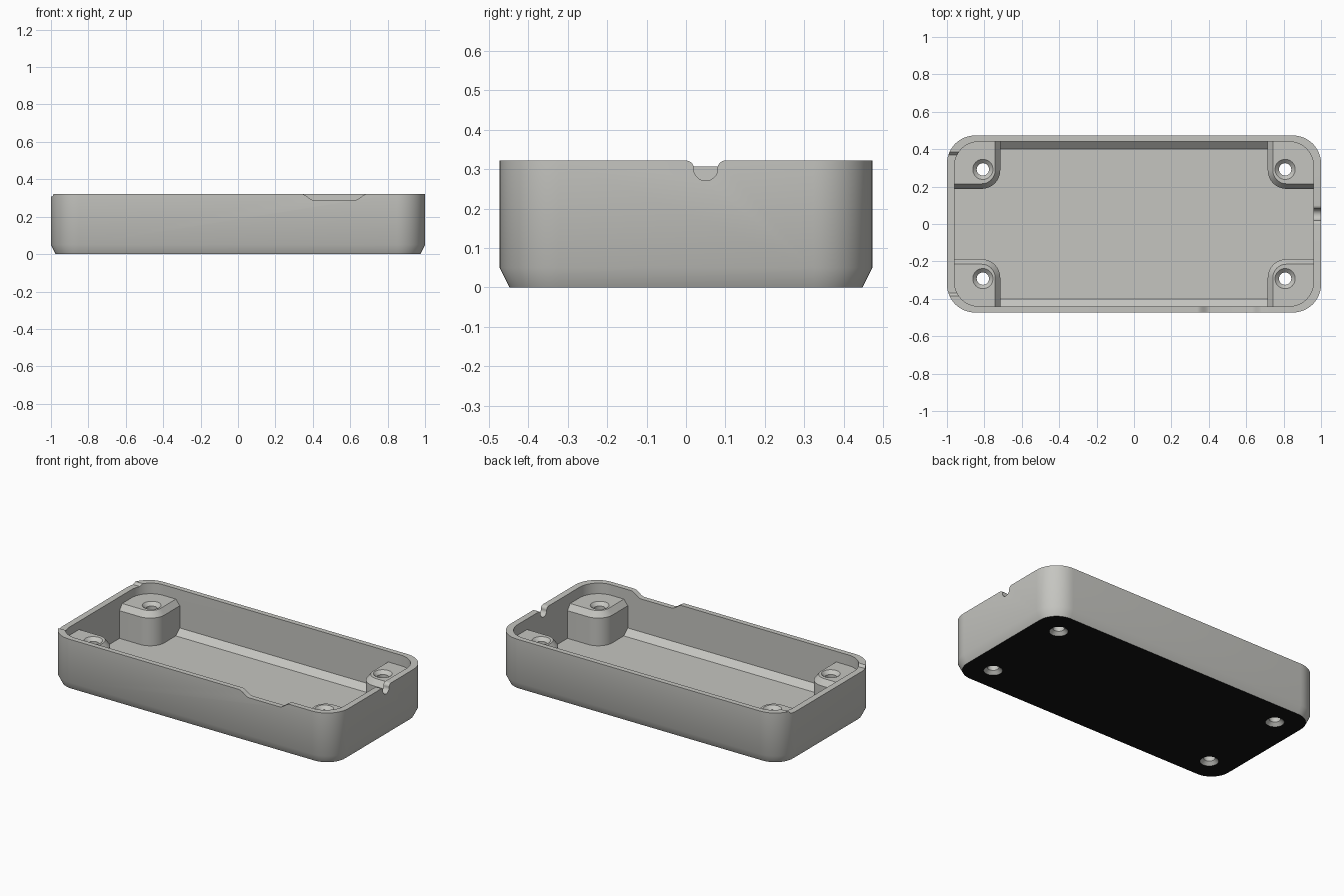
import bpy, bmesh, math

if "Cube" in bpy.data.objects:
    bpy.data.objects.remove(bpy.data.objects["Cube"])

H, FLOOR, LEDGE = 0.322, 0.045, 0.307


def material(name, rgb):
    m = bpy.data.materials.new(name)
    m.diffuse_color = (*rgb, 1)
    m.use_nodes = True
    m.node_tree.nodes["Principled BSDF"].inputs["Base Color"].default_value = m.diffuse_color
    return m


def rounded_rect(x0, x1, y0, y1, radii, n=12):
    """Counter-clockwise outline; one radius per corner, starting at (x1, y1)."""
    corners = [(x1, y1, -1, -1), (x0, y1, 1, -1), (x0, y0, 1, 1), (x1, y0, -1, 1)]
    pts = []
    for k, ((x, y, sx, sy), r) in enumerate(zip(corners, radii)):
        for i in range(n + 1 if r else 1):
            a = math.pi / 2 * (k + i / n)
            pts.append((x + sx * r + r * math.cos(a) if r else x,
                        y + sy * r + r * math.sin(a) if r else y))
    return pts


def loft(name, rings, mirror=(1, 1)):
    """Skin a closed solid through rings of 3D points."""
    bm = bmesh.new()
    loops = [[bm.verts.new((x * mirror[0], y * mirror[1], z)) for x, y, z in r] for r in rings]
    for a, b in zip(loops, loops[1:]):
        for i in range(len(a)):
            j = (i + 1) % len(a)
            bm.faces.new((a[i], a[j], b[j], b[i]))
    bm.faces.new(loops[0])
    bm.faces.new(loops[-1])
    bmesh.ops.recalc_face_normals(bm, faces=bm.faces)
    mesh = bpy.data.meshes.new(name)
    bm.to_mesh(mesh)
    bm.free()
    ob = bpy.data.objects.new(name, mesh)
    bpy.context.collection.objects.link(ob)
    return ob


def level(pts, z):
    return [(x, y, z) for x, y in pts]


def combine(target, tool, operation):
    """Apply a boolean and discard the tool."""
    mod = target.modifiers.new("bool", 'BOOLEAN')
    mod.operation, mod.solver, mod.object = operation, 'EXACT', tool
    bpy.context.view_layer.objects.active = target
    bpy.ops.object.modifier_apply(modifier=mod.name)
    bpy.data.objects.remove(tool)


# Tray shell: chamfered foot, outer wall, rim, inner wall, floor
foot = rounded_rect(-0.975, 0.975, -0.448, 0.448, [0.125] * 4)
outer = rounded_rect(-1, 1, -0.473, 0.473, [0.15] * 4)
inner = rounded_rect(-0.96, 0.96, -0.44, 0.44, [0.13] * 4)
tray = loft("tray", [level(foot, 0), level(outer, 0.05), level(outer, H),
                     level(inner, H), level(inner, FLOOR)])

# Sloped strips where the floor meets the long walls
strip = [(0.40, 0.03), (0.40, FLOOR), (0.44, 0.08), (0.455, 0.08), (0.455, 0.03)]
for sy in (1, -1):
    combine(tray, loft("floor_strip", [[(x, y, z) for y, z in strip] for x in (-0.8, 0.8)],
                       (1, sy)), 'UNION')

# Corner screw bosses with bevelled inner edges
side = rounded_rect(0.715, 0.97, 0.188, 0.45, [0.1, 0, 0.1, 0])
top = rounded_rect(0.742, 0.97, 0.215, 0.45, [0.1, 0, 0.073, 0])
signs = [(sx, sy) for sx in (1, -1) for sy in (1, -1)]
for s in signs:
    combine(tray, loft("screw_boss", [level(side, 0.03), level(side, 0.22),
                                      level(top, 0.255)], s), 'UNION')

# Countersunk screw holes, open at both ends
hole = [(0.054, -0.02), (0.054, 0), (0.033, 0.02), (0.033, 0.235), (0.054, 0.255), (0.054, 0.3)]
for s in signs:
    rings = [[(0.808 + r * math.cos(i * math.pi / 16), 0.292 + r * math.sin(i * math.pi / 16), z)
              for i in range(32)] for r, z in hole]
    combine(tray, loft("screw_hole_cutter", rings, s), 'DIFFERENCE')

# Lowered rim on the left end
ledge = [(-0.385, 0.4), (-0.385, H), (-0.37, LEDGE), (0.37, LEDGE), (0.385, H), (0.385, 0.4)]
combine(tray, loft("ledge_cutter", [[(x, y, z) for y, z in ledge] for x in (-1.1, -0.9)]),
        'DIFFERENCE')

# Round cable notch with flared lips on the right end
q = [i * math.pi / 16 for i in range(9)]
flare = [(-0.05 + 0.02 * math.sin(t), 0.302 + 0.02 * math.cos(t)) for t in q]
bowl = [(-0.031 * math.cos(i * math.pi / 16), 0.302 - 0.031 * math.sin(i * math.pi / 16))
        for i in range(1, 16)]
cable = [(-0.05, 0.4)] + flare + bowl + [(-y, z) for y, z in reversed(flare)] + [(0.05, 0.4)]
combine(tray, loft("cable_cutter", [[(x, y + 0.05, z) for y, z in cable] for x in (0.9, 1.1)]),
        'DIFFERENCE')

# Wide shallow dip with soft shoulders in the front rim
slope = [(-0.178 + 0.072 * i / 8, H - 0.034 * (1 - math.cos(math.pi * i / 8)) / 2)
         for i in range(9)]
dip = [(-0.178, 0.4)] + slope + [(-x, z) for x, z in reversed(slope)] + [(0.178, 0.4)]
combine(tray, loft("dip_cutter", [[(x + 0.515, y, z) for x, z in dip] for y in (-0.6, -0.4)]),
        'DIFFERENCE')

# Grey body with a black underside
tray.data.materials.clear()
tray.data.materials.append(material("grey_plastic", (0.56, 0.56, 0.53)))
tray.data.materials.append(material("black_base", (0.006, 0.006, 0.006)))
for f in tray.data.polygons:
    f.material_index = int(f.center.z < 0.001 and f.normal.z < -0.9)

bpy.ops.object.select_all(action='DESELECT')
tray.select_set(True)
bpy.context.view_layer.objects.active = tray
bpy.ops.object.shade_smooth_by_angle(angle=math.radians(30))
